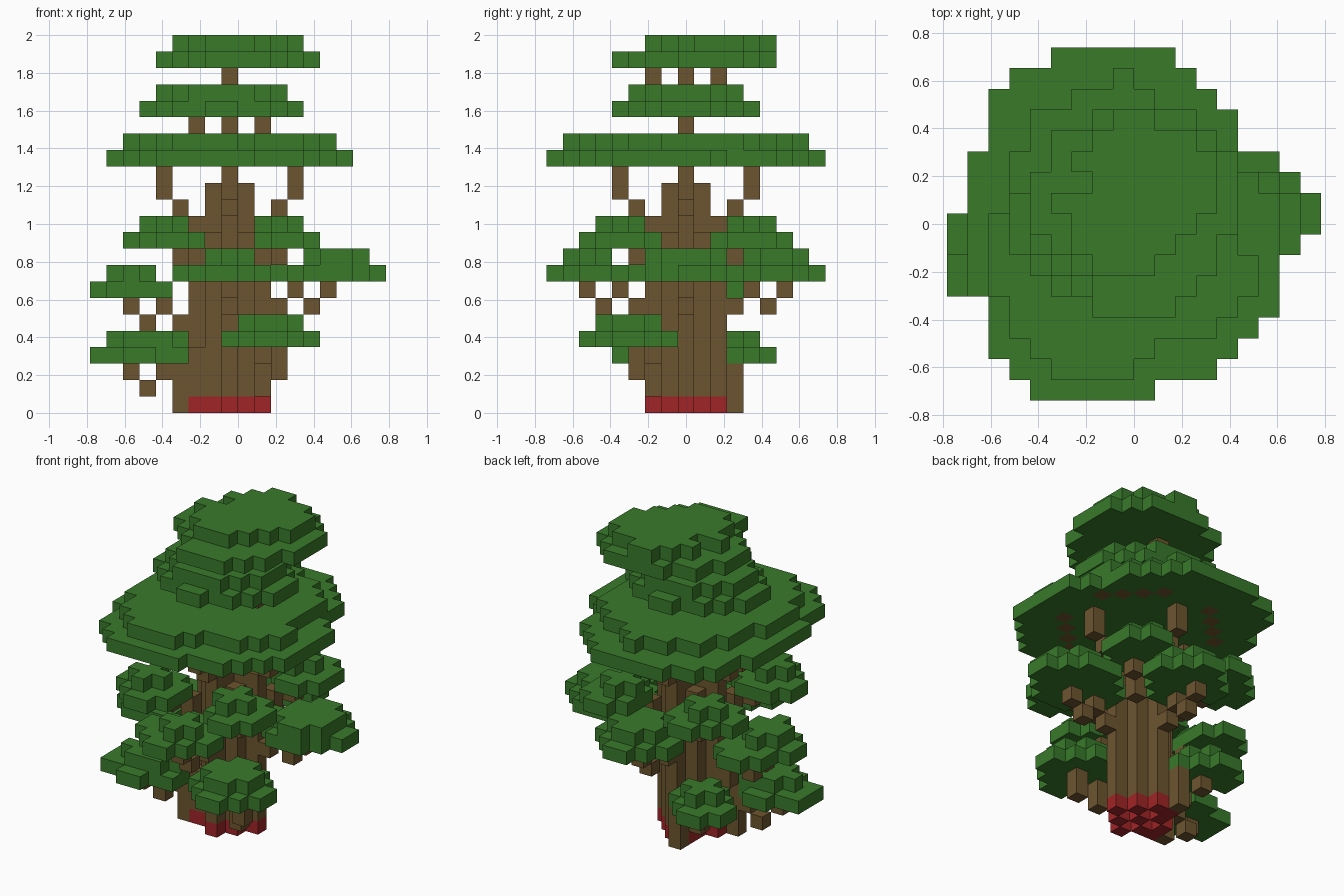
import bpy, bmesh
from mathutils import Vector

if "Cube" in bpy.data.objects:
    bpy.data.objects.remove(bpy.data.objects["Cube"], do_unlink=True)

CELL = 2 / 23                       # edge of one block
ORIGIN = Vector((9, 8.5, 0))        # grid point on the model's centre line
MID = 8                             # grid column of the trunk
AXES = [(1, 0), (-1, 0), (0, 1), (0, -1)]
DIAGONALS = [(1, 1), (1, -1), (-1, 1), (-1, -1)]


def material(name, colour):
    mat = bpy.data.materials.new(name)
    mat.use_nodes = True
    mat.diffuse_color = (*colour, 1)
    mat.node_tree.nodes["Principled BSDF"].inputs["Base Color"].default_value = (*colour, 1)
    return mat


leaf = material("leaf green", (0.04, 0.195, 0.023))
bark = material("bark brown", (0.152, 0.09, 0.029))
red = material("base red", (0.35, 0.018, 0.02))

parts = []                          # (name, material, cells)
filled = set()


def add_part(name, mat, cells):
    """Register a group of blocks, leaving out any already taken."""
    cells = set(cells) - filled
    filled.update(cells)
    parts.append((name, mat, cells))


def diamond(radius, low, high):
    reach = range(-radius, radius + 1)
    return [(MID + a, MID + b, k) for a in reach for b in reach
            if abs(a) + abs(b) <= radius for k in range(low, high + 1)]


def column(i, j, low, high):
    return [(i, j, k) for k in range(low, high + 1)]


def disc(k, i0, i1, j0, j1):
    """Round layer of blocks that fits the given grid bounds."""
    ci, cj = (i0 + i1) / 2, (j0 + j1) / 2
    ri, rj = (i1 - i0 + 1) / 2, (j1 - j0 + 1) / 2
    return [(i, j, k) for i in range(i0, i1 + 1) for j in range(j0, j1 + 1)
            if ((i - ci) / ri) ** 2 + ((j - cj) / rj) ** 2 < 0.88]


def rows(k, j0, spans):
    """Irregular layer: one span of blocks for each row, front to back."""
    return [(i, j0 + n, k) for n, (a, b) in enumerate(spans) for i in range(a, b + 1)]


def arm(direction, steps):
    """Branch running out from the trunk: (distance, height) steps."""
    return [(MID + direction[0] * d, MID + direction[1] * d, k) for d, k in steps]


def build(name, mat, cells):
    """Skin the blocks with their exposed faces only."""
    bm = bmesh.new()
    for cell in sorted(cells):
        c = Vector(cell)
        for axis in range(3):
            for side in (0, 1):
                step = Vector((0, 0, 0))
                step[axis] = 1 if side else -1
                if tuple(int(v) for v in c + step) in filled:
                    continue
                u, w = Vector((0, 0, 0)), Vector((0, 0, 0))
                u[(axis + 1) % 3] = 1
                w[(axis + 2) % 3] = 1
                base = c + step if side else c
                quad = [base, base + u, base + u + w, base + w]
                if not side:
                    quad.reverse()
                bm.faces.new([bm.verts.new((q - ORIGIN) * CELL) for q in quad])
    bmesh.ops.remove_doubles(bm, verts=bm.verts, dist=CELL / 100)
    mesh = bpy.data.meshes.new(name)
    bm.to_mesh(mesh)
    bm.free()
    mesh.materials.append(mat)
    bpy.context.collection.objects.link(bpy.data.objects.new(name, mesh))


# Trunk, tapering upward, with a red chequered foot and two flared roots
add_part("trunk_base", red, [c for c in diamond(2, 0, 0) if (c[0] + c[1]) % 2 == 0]
         + [(6, 7, 0), (7, 10, 0)])
add_part("trunk", bark, diamond(2, 1, 10) + diamond(1, 11, 13) + diamond(0, 14, 15))
add_part("right_root", bark, column(6, 7, 1, 3) + column(5, 7, 0, 3) + column(5, MID, 4, 5))
add_part("back_root", bark, column(7, 10, 1, 2) + column(7, 11, 0, 2))

# Four steep branches that fork under the wide canopy
upper = []
for d in AXES:
    upper += arm(d, [(2, 11), (3, 12), (4, 13), (4, 14)])
    for side in (-1, 1):
        for out, off in ((5, 2), (4, 3)):
            upper.append((MID + d[0] * out - d[1] * off * side,
                          MID + d[1] * out + d[0] * off * side, 15))
add_part("upper_branches", bark, upper)

# Branches carrying the lower clumps
add_part("diagonal_branches", bark,
         [c for d in DIAGONALS for c in arm(d, [(2, 8), (2, 9), (3, 9)])])
zigzag = [(3, 6), (4, 7), (5, 6), (6, 7)]
add_part("middle_branches", bark,
         [c for d in [(1, 0), (0, 1), (0, -1)] for c in arm(d, zigzag)]
         + arm((-1, 0), [(4, 6), (5, 5), (6, 6)]))
add_part("low_branches", bark,
         [(4, 7, 2), (3, 7, 1), (2, 6, 2), (6, 10, 1), (5, 11, 2)]
         + column(10, 6, 1, 2) + column(11, 5, 2, 3))

# Stacked crown tiers and the short posts between them
add_part("tier_posts", bark,
         [(i, MID, 17) for i in (6, 8, 10)] + [(MID, j, 20) for j in (6, 8, 10)])
add_part("wide_canopy", leaf,
         rows(15, 0, [(4, 9), (3, 12), (2, 13), (2, 14), (2, 15), (1, 15), (1, 15),
                      (1, 15), (1, 15), (1, 15), (1, 14), (1, 13), (2, 13), (2, 13),
                      (2, 12), (3, 11), (5, 10)])
         + rows(16, 1, [(5, 8), (4, 9), (3, 12), (3, 13), (2, 14), (2, 14), (2, 13),
                        (2, 13), (3, 13), (3, 13), (3, 13), (4, 12), (4, 11),
                        (6, 9), (8, 8)]))
add_part("middle_canopy", leaf, disc(18, 3, 12, 4, 12) + disc(19, 4, 11, 5, 11))
add_part("top_canopy", leaf,
         rows(21, 4, [(7, 10), (7, 11), (6, 12), (5, 12), (4, 13), (4, 13), (4, 13),
                      (5, 13), (5, 12), (7, 11)])
         + rows(22, 6, [(7, 9), (6, 10), (6, 11), (5, 12), (7, 12), (6, 12),
                        (7, 11), (8, 9)]))

# Leaf clumps: a wide lower layer with a smaller one on top
clumps = {
    "low_right_clump": (3, (0, 5, 4, 8), (1, 5, 5, 7)),
    "low_front_clump": (4, (8, 13, 2, 7), (9, 12, 3, 6)),
    "middle_left_clump": (8, (11, 17, 6, 11), (13, 16, 6, 10)),
    "middle_front_clump": (8, (5, 10, 0, 5), (7, 9, 1, 3)),
    "middle_back_clump": (8, (6, 11, 11, 16), (7, 10, 12, 15)),
    "high_front_left_clump": (10, (10, 13, 2, 6), (10, 12, 3, 5)),
    "high_back_left_clump": (10, (10, 13, 10, 14), (10, 12, 11, 13)),
}
for name, (k, lower, top) in clumps.items():
    add_part(name, leaf, disc(k, *lower) + disc(k + 1, *top))

# Clumps with a lopsided lower layer
add_part("middle_right_clump", leaf,
         rows(7, 6, [(1, 4), (0, 4), (0, 4), (1, 4), (1, 4), (2, 3)])
         + disc(8, 1, 3, 6, 9))
add_part("low_back_clump", leaf,
         rows(3, 9, [(5, 6), (4, 7), (3, 7), (3, 6), (4, 5)]) + disc(4, 4, 6, 10, 12))
add_part("high_front_right_clump", leaf,
         rows(10, 2, [(4, 5), (3, 6), (2, 6), (2, 6), (3, 5)]) + disc(11, 3, 5, 3, 5))
add_part("high_back_right_clump", leaf,
         rows(10, 10, [(3, 5), (2, 6), (2, 6), (3, 6), (4, 5)]) + disc(11, 3, 5, 11, 13))

for part in parts:
    build(*part)
